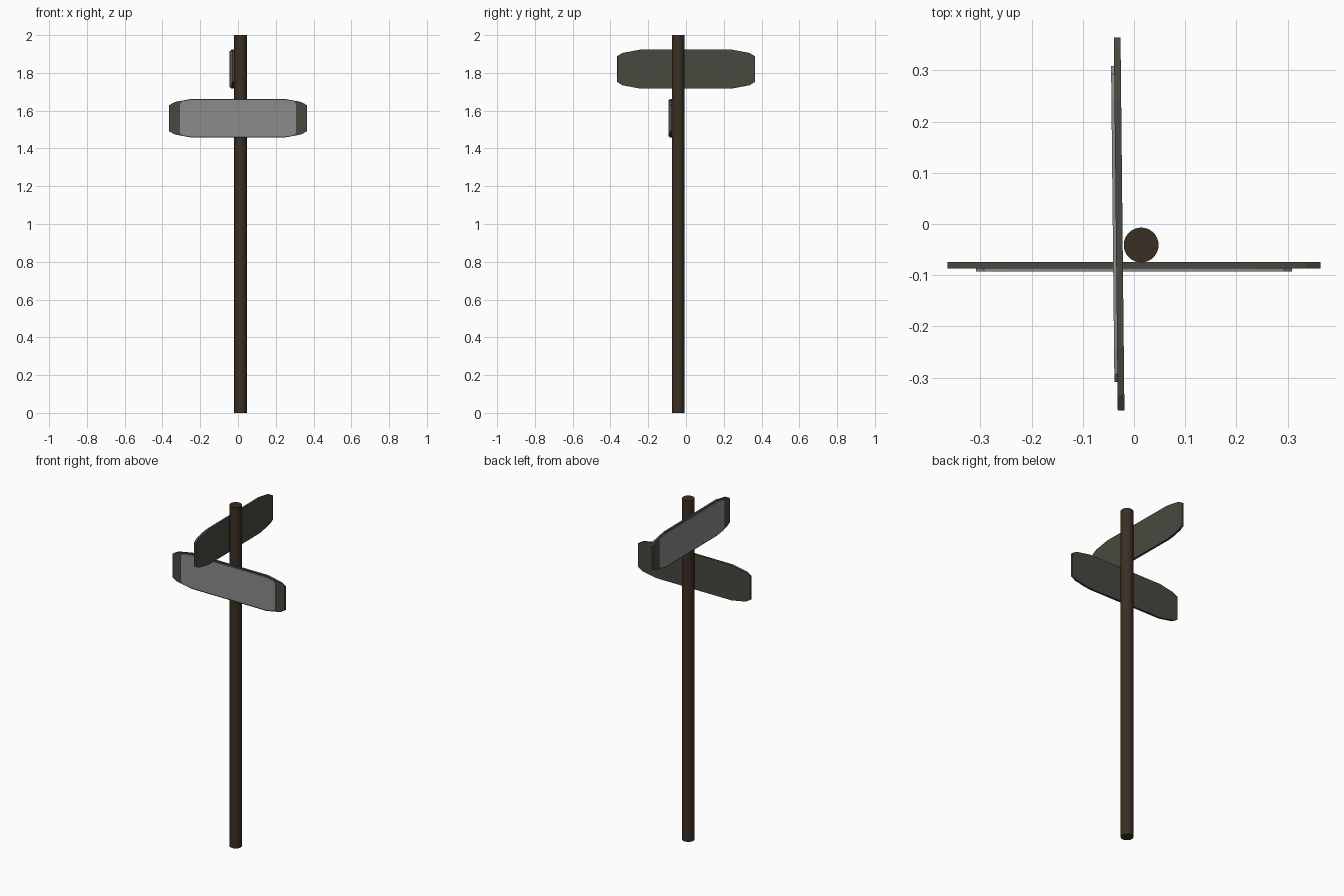
import bpy
import bmesh
import math

cube = bpy.data.objects.get("Cube")
if cube:
    bpy.data.objects.remove(cube, do_unlink=True)


def material(name, rgb):
    mat = bpy.data.materials.new(name)
    mat.use_nodes = True
    color = (*rgb, 1)
    mat.diffuse_color = color
    mat.node_tree.nodes["Principled BSDF"].inputs["Base Color"].default_value = color
    return mat


wood = material("dark brown wood", (0.042, 0.028, 0.017))
board = material("dark olive grey", (0.066, 0.066, 0.052))
plate = material("light grey", (0.26, 0.26, 0.26))


def slab(name, corner, y_front, y_back, mat, place, angle):
    """Extrude an outline mirrored from one corner; the face points to -y."""
    right = corner + [(x, -z) for x, z in reversed(corner)]
    outline = right + [(-x, -z) for x, z in right]
    bm = bmesh.new()
    face = bm.faces.new([bm.verts.new((x, y_front, z)) for x, z in outline])
    ext = bmesh.ops.extrude_face_region(bm, geom=[face], use_keep_orig=True)
    verts = [v for v in ext["geom"] if isinstance(v, bmesh.types.BMVert)]
    bmesh.ops.translate(bm, verts=verts, vec=(0, y_back - y_front, 0))
    bmesh.ops.recalc_face_normals(bm, faces=bm.faces)
    mesh = bpy.data.meshes.new(name)
    bm.to_mesh(mesh)
    bm.free()
    mesh.materials.append(mat)
    obj = bpy.data.objects.new(name, mesh)
    obj.location = place
    obj.rotation_euler.z = math.radians(angle)
    bpy.context.collection.objects.link(obj)


# Round pole
bpy.ops.mesh.primitive_cylinder_add(vertices=32, radius=0.034, depth=2,
                                    location=(0.014, -0.041, 1))
pole = bpy.context.object
pole.name = "pole"
pole.data.materials.append(wood)
bpy.ops.object.shade_smooth_by_angle(angle=math.radians(30))

# Two sign boards, each with a raised face plate
board_corner = [(0.243, 0.103), (0.335, 0.086), (0.364, 0.069)]
plate_corner = [(0.243, 0.097), (0.293, 0.09), (0.308, 0.075)]
signs = [("lower", (0, -0.0805, 1.56), 0),
         ("upper", (-0.029, 0, 1.82), -89.4)]
for level, place, angle in signs:
    slab(level + "_sign_board", board_corner, -0.0065, 0.0065, board, place, angle)
    slab(level + "_sign_plate", plate_corner, -0.0125, -0.006, plate, place, angle)
